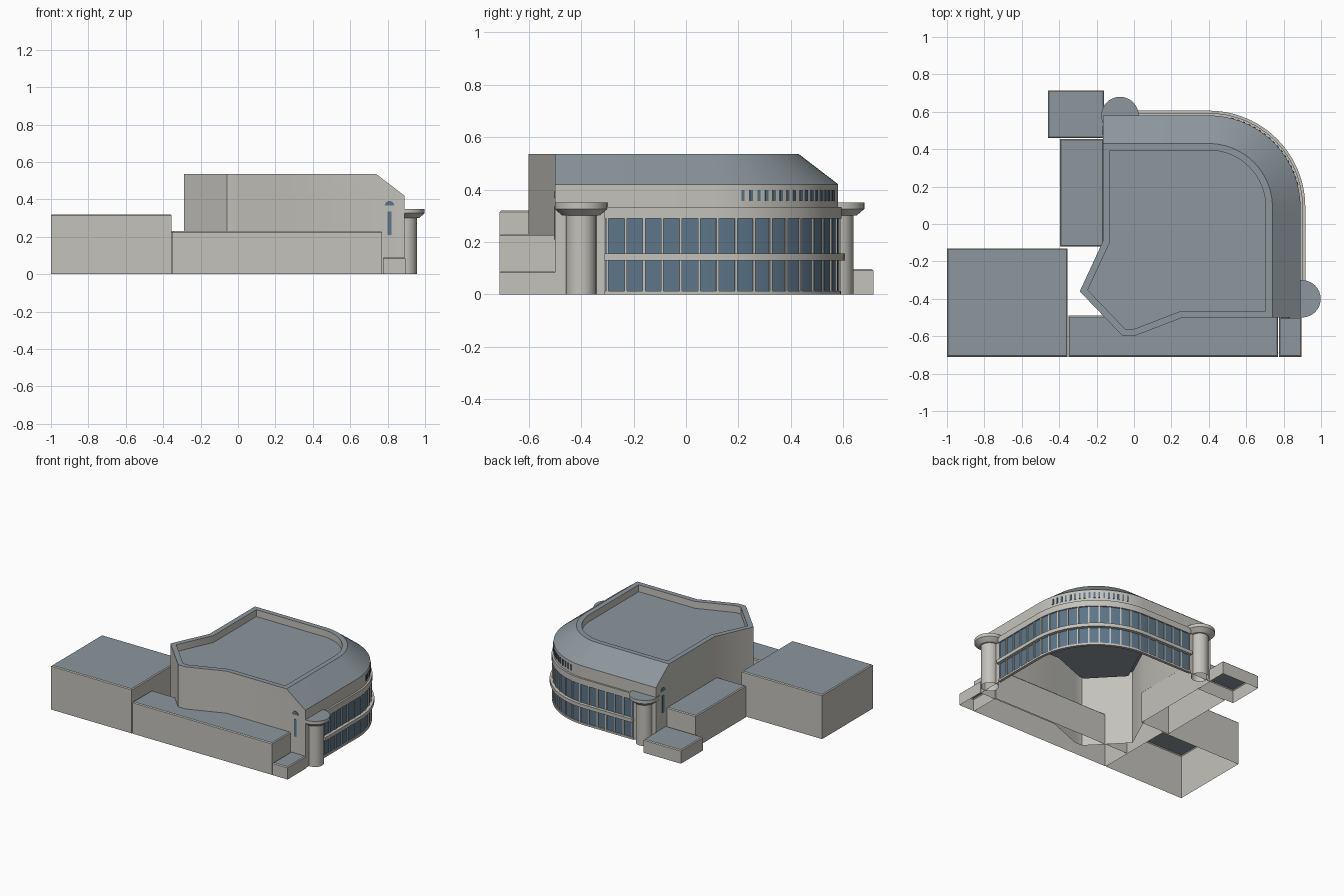
import bpy, bmesh
from math import pi, sin, cos, radians
from mathutils import Vector, Matrix

if "Cube" in bpy.data.objects:
    bpy.data.objects.remove(bpy.data.objects["Cube"])


def material(name, rgb):
    m = bpy.data.materials.new(name)
    m.diffuse_color = (*rgb, 1)
    m.use_nodes = True
    m.node_tree.nodes["Principled BSDF"].inputs["Base Color"].default_value = m.diffuse_color
    return m


WALL = material("pale_wall", (0.55, 0.54, 0.50))
ROOF = material("grey_roof", (0.27, 0.31, 0.34))
GLASS = material("blue_glass", (0.11, 0.18, 0.25))


def finish(name, bm, mats, smooth=False):
    bmesh.ops.recalc_face_normals(bm, faces=bm.faces) if len(bm.faces) > 1 else None
    me = bpy.data.meshes.new(name)
    bm.to_mesh(me)
    bm.free()
    ob = bpy.data.objects.new(name, me)
    bpy.context.collection.objects.link(ob)
    for m in mats:
        me.materials.append(m)
    if smooth:
        bpy.ops.object.select_all(action='DESELECT')
        ob.select_set(True)
        bpy.context.view_layer.objects.active = ob
        bpy.ops.object.shade_smooth_by_angle(angle=radians(25))
    return ob


def ring(bm, pts, z):
    return [bm.verts.new((x, y, z)) for x, y in pts]


def bridge(bm, a, b, mat=lambda i: 0):
    n = len(a)
    for i in range(n):
        j = (i + 1) % n
        bm.faces.new((a[i], a[j], b[j], b[i])).material_index = mat(i)


def inset(pts, d):
    """Mitred inward offset of a counter-clockwise outline."""
    out, n = [], len(pts)
    for i in range(n):
        p0, p, p1 = (Vector(pts[k % n]) for k in (i - 1, i, i + 1))
        a, b = (p - p0).normalized(), (p1 - p).normalized()
        na, nb = Vector((-a.y, a.x)), Vector((-b.y, b.x))
        q = p + (na + nb) * d / (1 + na.dot(nb))
        out.append((q.x, q.y))
    return out


# Rounded corner shared by the hall, roof and bands
CX, CY, R, SEG = 0.40, 0.09, 0.49, 24


def corner(r):
    return [(CX + r * cos(i * pi / 2 / SEG), CY + r * sin(i * pi / 2 / SEG)) for i in range(SEG + 1)]


# Hall: walls, sloping eave, parapet and sunken flat roof
back_side = [(-0.165, -0.09), (-0.29, -0.36), (-0.06, -0.60), (0.0, -0.60), (0.26, -0.50)]
outer = [(0.89, -0.50)] + corner(R) + [(-0.165, 0.58)] + back_side
upper = [(0.74, -0.50)] + corner(R - 0.15) + [(-0.165, 0.43)] + back_side
bm = bmesh.new()
base, eave, top = ring(bm, outer, 0), ring(bm, outer, 0.42), ring(bm, upper, 0.535)
rim = inset(upper, 0.036)
rim_hi, rim_lo = ring(bm, rim, 0.535), ring(bm, rim, 0.485)
bridge(bm, base, eave)
bridge(bm, eave, top, lambda i: 1 if i <= SEG + 1 else 0)
bridge(bm, top, rim_hi, lambda i: 1)
bridge(bm, rim_hi, rim_lo)
bm.faces.new(rim_lo).material_index = 1
finish("hall", bm, [WALL, ROOF], True)


# Curved strips following the facade between the two towers
def facade_strip(name, out, z0, z1, mat):
    def path(d):
        return [(0.89 + d, -0.31)] + corner(R + d) + [(0.01, 0.58 + d)]
    outline = path(out) + path(-0.01)[::-1]
    bm = bmesh.new()
    lo, hi = ring(bm, outline, z0), ring(bm, outline, z1)
    bridge(bm, lo, hi)
    n = len(outline)
    for r in (lo, hi):
        for i in range(n // 2 - 1):
            bm.faces.new((r[i], r[i + 1], r[n - 2 - i], r[n - 1 - i]))
    finish(name, bm, [mat], True)


facade_strip("window_glass", 0.003, 0.012, 0.292, GLASS)
facade_strip("base_ledge", 0.010, 0.0, 0.014, WALL)
facade_strip("middle_band", 0.026, 0.130, 0.156, WALL)
facade_strip("upper_band", 0.013, 0.290, 0.334, WALL)


def facade_at(s):
    """Position and outward angle at distance s along the facade."""
    side, arc = CY + 0.30, R * pi / 2
    if s < side:
        return 0.89, -0.30 + s, 0
    if s < side + arc:
        a = (s - side) / R
        return CX + R * cos(a), CY + R * sin(a), a
    return CX - (s - side - arc), 0.58, pi / 2


def add_box(bm, x, y, z, size, angle=0):
    m = Matrix.Translation((x, y, z)) @ Matrix.Rotation(angle, 4, 'Z') @ Matrix.Diagonal((*size, 1))
    bmesh.ops.create_cube(bm, size=1, matrix=m)


# Mullions
bm = bmesh.new()
length = CY + 0.30 + R * pi / 2 + CX - 0.02
for i in range(23):
    x, y, a = facade_at(length * i / 22)
    add_box(bm, x, y, 0.151, (0.018, 0.010, 0.278), a)
finish("mullions", bm, [WALL])

# Small slits high on the curved corner
bm = bmesh.new()
for i in range(17):
    a = radians(15 + 60 * i / 16)
    add_box(bm, CX + R * cos(a), CY + R * sin(a), 0.378, (0.008, 0.012, 0.042), a)
finish("upper_slits", bm, [GLASS])


# Towers with flared caps
def tower(name, x, y, n=32):
    bm = bmesh.new()
    prev = None
    for r, z in ((0.058, 0), (0.058, 0.30), (0.072, 0.302), (0.10, 0.326), (0.10, 0.350)):
        cur = ring(bm, [(x + r * cos(2 * pi * i / n), y + r * sin(2 * pi * i / n)) for i in range(n)], z)
        if prev:
            bridge(bm, prev, cur)
        prev = cur
    bm.faces.new(prev).material_index = 1
    finish(name, bm, [WALL, ROOF], True)


tower("right_tower", 0.898, -0.40)
tower("back_tower", -0.075, 0.58)


# Slot window with an arched light above, on each end wall
def end_window(name, x, y, angle):
    bm = bmesh.new()
    add_box(bm, 0, 0, 0.272, (0.020, 0.008, 0.125))
    arch = [(0.025 * cos(i * pi / 12), 0.367 + 0.025 * sin(i * pi / 12)) for i in range(13)]
    a, b = ([bm.verts.new((px, d, pz)) for px, pz in arch] for d in (-0.004, 0.004))
    bridge(bm, a, b)
    bm.faces.new(a)
    bm.faces.new(b)
    bm.transform(Matrix.Translation((x, y, 0)) @ Matrix.Rotation(angle, 4, 'Z'))
    finish(name, bm, [GLASS])


end_window("front_end_window", 0.81, -0.50, 0)
end_window("left_end_window", -0.165, 0.50, pi / 2)


# Flat-roofed annexes, open underneath, with a fine chamfer at the roof edge
def annex(name, x0, x1, y0, y1, h, c=0.006):
    pts = [(x0, y0), (x1, y0), (x1, y1), (x0, y1)]
    bm = bmesh.new()
    lo, mid, hi = ring(bm, pts, 0), ring(bm, pts, h - c), ring(bm, inset(pts, c), h)
    bridge(bm, lo, mid)
    bridge(bm, mid, hi)
    bm.faces.new(hi).material_index = 1
    finish(name, bm, [WALL, ROOF])


annex("left_block", -1.0, -0.355, -0.71, -0.13, 0.32)
annex("front_wing", -0.35, 0.77, -0.71, -0.49, 0.23)
annex("front_porch", 0.775, 0.895, -0.71, -0.498, 0.09)
annex("left_wing", -0.395, -0.163, -0.12, 0.455, 0.23)
annex("back_porch", -0.46, -0.16, 0.46, 0.715, 0.097)
